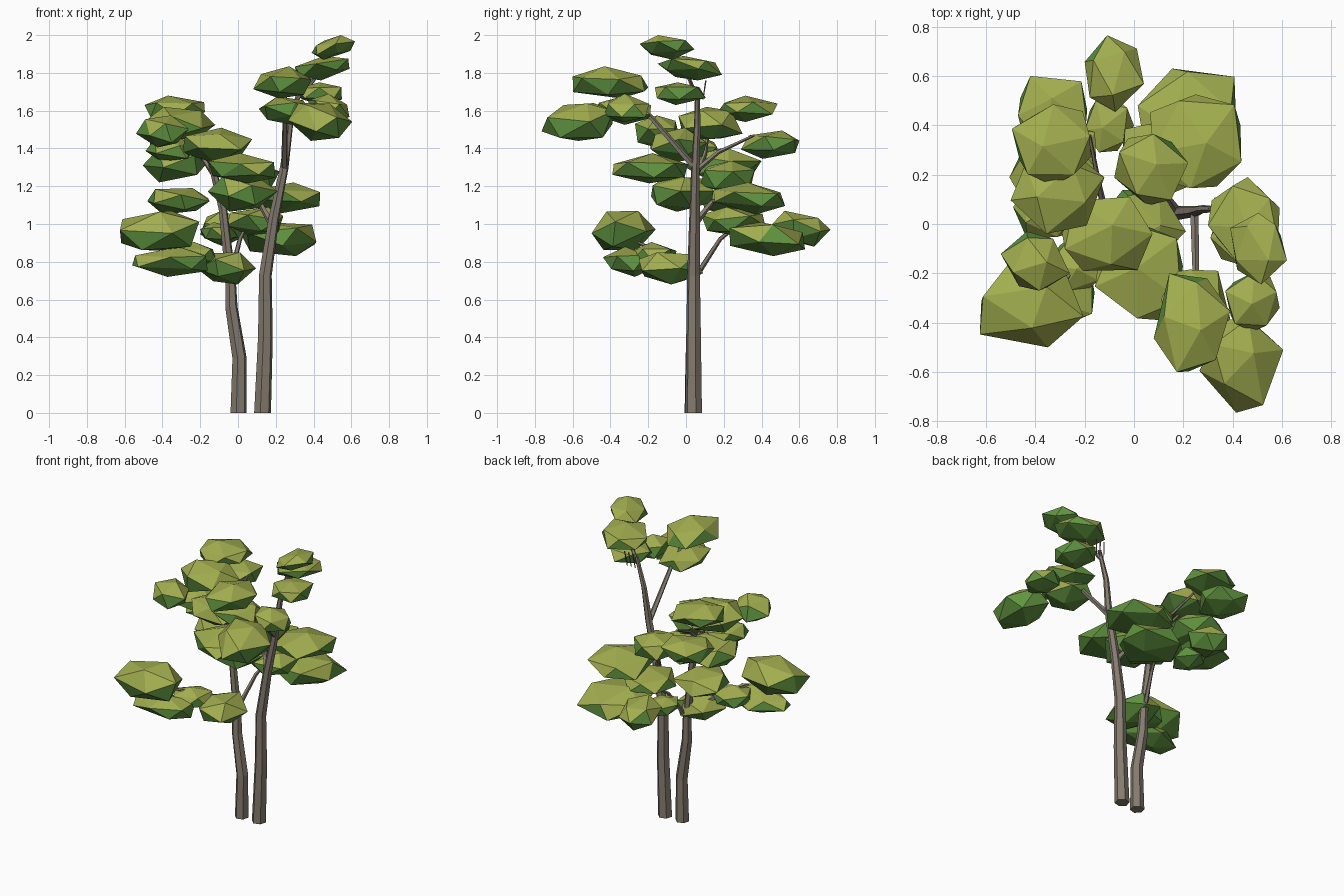
import bpy
import bmesh
import math
import random
from mathutils import Vector, Matrix

random.seed(11)

default_cube = bpy.data.objects.get("Cube")
if default_cube:
    bpy.data.objects.remove(default_cube, do_unlink=True)


def make_material(name, colour):
    material = bpy.data.materials.new(name)
    material.use_nodes = True
    rgba = (*colour, 1)
    material.diffuse_color = rgba
    material.node_tree.nodes["Principled BSDF"].inputs["Base Color"].default_value = rgba
    return material


bark = make_material("bark grey brown", (.235, .2, .16))
leaf_top = make_material("leaf olive", (.36, .42, .078))
leaf_under = make_material("leaf green", (.12, .3, .052))


def finish(bm, name, materials):
    mesh = bpy.data.meshes.new(name)
    bm.to_mesh(mesh)
    bm.free()
    for material in materials:
        mesh.materials.append(material)
    thing = bpy.data.objects.new(name, mesh)
    bpy.context.collection.objects.link(thing)
    return thing


def limb(name, path, start_radius, end_radius, sides=6, flat_base=False):
    """Tapered tube with flat faces that follows a path."""
    points = [Vector(p) for p in path]
    last = len(points) - 1
    up = Vector((0, 0, 1))
    bm = bmesh.new()
    rings = []
    for i, point in enumerate(points):
        tangent = points[min(i + 1, last)] - points[max(i - 1, 0)]
        if flat_base and i == 0:
            tangent = up
        turn = up.rotation_difference(tangent.normalized())
        radius = start_radius + (end_radius - start_radius) * i / last
        ring = []
        for k in range(sides):
            angle = math.tau * (k + .25) / sides
            offset = Vector((math.cos(angle), math.sin(angle), 0)) * radius
            ring.append(bm.verts.new(point + turn @ offset))
        rings.append(ring)
    for low, high in zip(rings, rings[1:]):
        for k in range(sides):
            n = (k + 1) % sides
            bm.faces.new((low[k], low[n], high[n], high[k]))
    bm.faces.new(rings[0][::-1])
    bm.faces.new(rings[-1])
    return finish(bm, name, [bark])


def leaf_clump(name, centre, half_size, lean=(0, 0)):
    """Flattened, irregular icosphere fitted to a box; upward faces are olive."""
    bm = bmesh.new()
    bmesh.ops.create_icosphere(bm, subdivisions=1, radius=1)
    for v in bm.verts:
        v.co += Vector([random.uniform(-.12, .12) for _ in range(3)])
    spin = Matrix.Rotation(random.uniform(0, math.tau), 3, "Z")
    tilt = Matrix.Rotation(random.uniform(-.5, .5), 3, "X")
    bmesh.ops.transform(bm, matrix=(spin @ tilt).to_4x4(), verts=bm.verts)
    for v in bm.verts:
        v.co.z += lean[0] * v.co.x + lean[1] * v.co.y
    for axis in range(3):
        values = [v.co[axis] for v in bm.verts]
        middle = (min(values) + max(values)) / 2
        reach = (max(values) - min(values)) / 2
        for v in bm.verts:
            v.co[axis] = centre[axis] + (v.co[axis] - middle) / reach * half_size[axis]
    bm.normal_update()
    for face in bm.faces:
        face.material_index = 0 if face.normal.z > .3 else 1
    return finish(bm, name, [leaf_top, leaf_under])


def foliage(name, clumps):
    for number, clump in enumerate(clumps):
        leaf_clump(f"{name}_{number + 1}", *clump)


# Two leaning stems
limb("short_stem", [(.003, .035, 0), (.008, .035, .29), (-.035, .04, .56), (-.04, .045, .72),
                    (-.08, .05, 1.08), (-.14, .05, 1.32)], .044, .018, flat_base=True)
limb("tall_stem", [(.13, .04, 0), (.145, .04, .4), (.145, .04, .73), (.19, .045, 1.03),
                   (.245, .05, 1.3), (.275, .06, 1.53), (.33, .06, 1.72)],
     .046, .012, flat_base=True)

# Side branches
limb("front_low_branch", [(-.04, .03, .78), (-.17, -.1, .84), (-.3, -.25, .9)], .018, .008, 5)
limb("back_low_branch", [(-.04, .05, .72), (.01, .18, .92), (.05, .28, 1)], .016, .008, 5)
limb("tall_stem_back_branch", [(.18, .045, 1), (.11, .14, 1.12), (.2, .28, 1.15)], .02, .008, 5)
limb("upper_back_branch", [(-.12, .05, 1.28), (-.145, .17, 1.38), (-.18, .36, 1.47)], .016, .007, 5)
limb("upper_side_branch", [(-.12, .05, 1.25), (-.2, .1, 1.37), (-.3, .12, 1.5)], .016, .007, 5)
limb("tall_stem_front_branch", [(.245, .045, 1.3), (.25, -.2, 1.58), (.25, -.34, 1.7)], .018, .009, 5)
limb("crown_branch", [(.31, .06, 1.66), (.4, .02, 1.76), (.47, -.05, 1.9)], .013, .007, 5)

# Fine twigs under the crown
for i in range(3):
    x = .32 + .03 * i
    limb(f"crown_twig_{i + 1}", [(x, .09, 1.66), (x + .01, .105, 1.76)], .003, .004, 4)

# Foliage low on the front
foliage("front_low_leaves", [
    ((-.415, -.33, .965), (.21, .17, .105)),
    ((-.36, -.3, .8), (.2, .14, .08)),
    ((-.06, -.08, .765), (.155, .17, .085)),
    ((-.23, -.17, .84), (.12, .12, .065)),
])

# Foliage low on the back
foliage("back_low_leaves", [
    ((.25, .335, 1.135), (.185, .19, .085), (0, -.25)),
    ((.215, .43, .92), (.2, .2, .09), (0, -.2)),
    ((.09, .25, 1.015), (.15, .17, .075)),
    ((-.08, .61, .975), (.12, .155, .095), (0, -.2)),
    ((-.1, .41, .95), (.1, .12, .06)),
])

# Foliage around the short stem
foliage("middle_leaves", [
    ((.025, -.02, 1.16), (.185, .165, .095)),
    ((.07, .22, 1.25), (.15, .145, .085)),
    ((.02, -.19, 1.295), (.178, .2, .08)),
    ((-.315, .25, 1.12), (.165, .18, .07)),
    ((-.33, .2, 1.31), (.175, .2, .09)),
    ((-.11, -.04, 1.415), (.185, .15, .095)),
])
foliage("upper_side_leaves", [
    ((-.4, -.15, 1.49), (.14, .12, .085)),
    ((-.31, .13, 1.535), (.19, .17, .085)),
    ((-.335, .32, 1.61), (.16, .165, .07)),
    ((-.33, .445, 1.42), (.14, .155, .075)),
    ((-.36, .06, 1.4), (.13, .12, .07)),
])

# Foliage of the tall stem
foliage("front_crown_leaves", [
    ((.235, -.4, 1.75), (.155, .2, .085)),
    ((.435, -.575, 1.54), (.17, .19, .1), (-.25, .25)),
    ((.25, -.33, 1.6), (.14, .145, .075)),
    ((.48, -.315, 1.615), (.11, .12, .075), (-.3, 0)),
])
foliage("top_crown_leaves", [
    ((.505, -.1, 1.935), (.115, .145, .065), (.45, 0)),
    ((.445, .02, 1.825), (.145, .17, .065), (.4, -.3)),
    ((.43, -.03, 1.69), (.12, .135, .06)),
])
